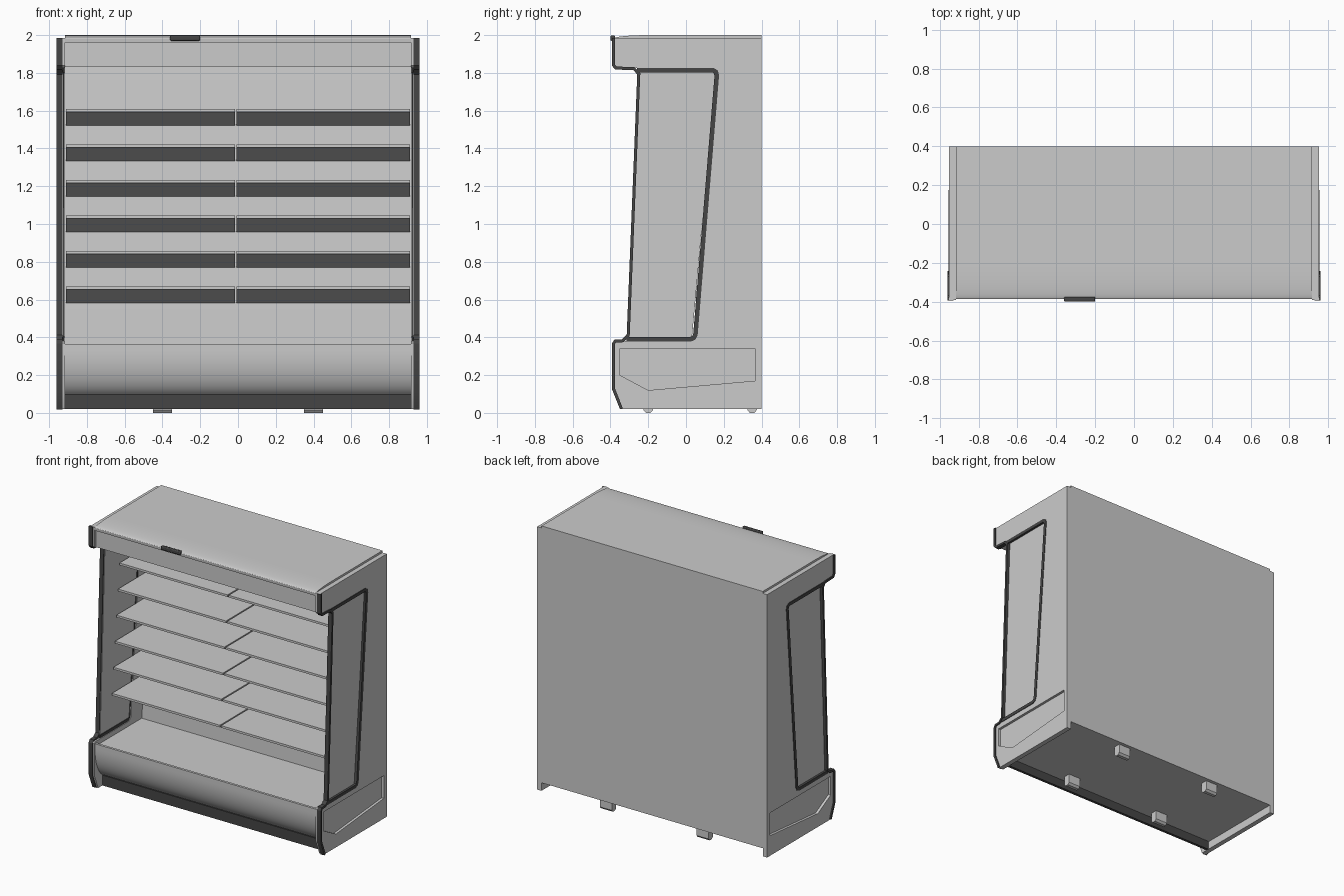
import bpy, bmesh
from math import sin, cos, radians
from mathutils import Vector

if "Cube" in bpy.data.objects:
    bpy.data.objects.remove(bpy.data.objects["Cube"])

dark = bpy.data.materials.new("dark_trim")
dark.diffuse_color = (0.06, 0.06, 0.06, 1)
dark.use_nodes = True
dark.node_tree.nodes["Principled BSDF"].inputs["Base Color"].default_value = dark.diffuse_color


def prism(name, loops, x0, x1, mat=None, mirror=False, bevel=0):
    """Extrude (y, z) outlines (first outer, others holes) from x0 to x1."""
    cu = bpy.data.curves.new(name, 'CURVE')
    cu.dimensions, cu.fill_mode = '2D', 'BOTH'
    cu.extrude = (x1 - x0) / 2
    for pts in loops:
        sp = cu.splines.new('POLY')
        sp.points.add(len(pts) - 1)
        for p, (a, b) in zip(sp.points, pts):
            p.co = (a, b, 0, 1)
        sp.use_cyclic_u = True
    tmp = bpy.data.objects.new(name + "_tmp", cu)
    bpy.context.collection.objects.link(tmp)
    bpy.context.view_layer.update()
    dg = bpy.context.evaluated_depsgraph_get()
    me = bpy.data.meshes.new_from_object(tmp.evaluated_get(dg))
    bpy.data.objects.remove(tmp)
    me.name = name
    bm = bmesh.new()
    bm.from_mesh(me)
    for v in bm.verts:
        a, b, c = v.co
        v.co = (c + (x0 + x1) / 2, a, b)
    bmesh.ops.remove_doubles(bm, verts=bm.verts, dist=1e-5)
    bmesh.ops.dissolve_limit(bm, angle_limit=0.001, verts=bm.verts, edges=bm.edges)
    bmesh.ops.recalc_face_normals(bm, faces=bm.faces)
    for f in bm.faces:
        f.smooth = True
    bm.to_mesh(me)
    bm.free()
    me.set_sharp_from_angle(angle=radians(25))
    me.materials.clear()
    if mat:
        me.materials.append(mat)
    ob = bpy.data.objects.new(name, me)
    bpy.context.collection.objects.link(ob)
    if mirror:
        ob.modifiers.new("mirror", 'MIRROR')
    if bevel:
        m = ob.modifiers.new("bevel", 'BEVEL')
        m.width, m.segments = bevel, 2
    return ob


def strip(path, w):
    """Closed outline of a band of width w centred on an open path."""
    P = [Vector(p) for p in path]
    left, right = [], []
    for i, p in enumerate(P):
        d1 = (P[i] - P[i - 1]).normalized() if i else (P[1] - P[0]).normalized()
        d2 = (P[i + 1] - P[i]).normalized() if i < len(P) - 1 else d1
        n1, n2 = Vector((-d1.y, d1.x)), Vector((-d2.y, d2.x))
        n = (n1 + n2).normalized()
        n *= w / 2 / max(n.dot(n1), 0.5)
        left.append(tuple(p + n))
        right.append(tuple(p - n))
    return left + right[::-1]


def arc(cy, cz, ry, rz, a0, a1, n=12):
    A = [radians(a0 + (a1 - a0) * i / n) for i in range(n + 1)]
    return [(cy + ry * cos(a), cz + rz * sin(a)) for a in A]


def box(y0, y1, z0, z1):
    return [(y0, z0), (y1, z0), (y1, z1), (y0, z1)]


def wall_y(z):
    """Inner face of the leaning back wall."""
    return 0.17 + (z - 0.345) * 0.09


W = 0.915

# Insulated back wall
prism("back_wall", [[(0.40, 0.08), (0.40, 1.99), (wall_y(1.83), 1.83 + 0.02),
                     (wall_y(0.33), 0.33), (wall_y(0.33), 0.08)]], -W, W)

# Base tub with curved bumper and front lip
bumper = arc(-0.25, 0.33, 0.133, 0.243, 180, 255, 16)
prism("base_tub", [[(-0.365, 0.345), (-0.365, 0.365), (-0.383, 0.365)] + bumper
                   + [(-0.27, 0.08), (0.39, 0.08), (0.39, 0.345)]], -W, W)
prism("kick_plate", [box(-0.295, -0.275, 0.02, 0.097)], -W, W, dark)

# Canopy box and roof with softly rounded front
prism("canopy", [box(-0.37, 0.39, 1.83, 1.975)], -W, W)
prism("roof", [[(0.40, 1.96), (0.40, 2.0)] + arc(-0.2, 1.98, 0.187, 0.02, 90, 180, 14)
               + [(-0.385, 1.96)]], -W, W)
prism("blind_handle", [box(-0.40, -0.375, 1.97, 1.998)], -0.36, -0.20, dark, bevel=0.006)

# Side panels: inner lining plus outer skin with a recessed field
outline = [(0.40, 0.02), (-0.345, 0.02), (-0.39, 0.13), (-0.39, 0.37), (-0.378, 0.38),
           (0.02, 0.38), (0.04, 0.40), (0.165, 1.80), (0.145, 1.825),
           (-0.375, 1.825), (-0.39, 1.84), (-0.39, 1.985), (0.40, 1.985)]
recess = [(-0.35, 0.34), (0.365, 0.34), (0.365, 0.17), (-0.20, 0.12), (-0.35, 0.20)]
prism("side_lining", [outline], W, 0.932, mirror=True)
prism("side_skin", [outline, recess], 0.932, 0.951, mirror=True)

# Side windows
window = [(-0.31, 0.38), (0.03, 0.38), (0.16, 1.825), (-0.25, 1.825)]
prism("window_pane", [window], 0.924, 0.938, mirror=True)
prism("window_frame", [strip([(-0.315, 0.39), (0.025, 0.39), (0.042, 0.398), (0.05, 0.415),
                              (0.163, 1.785), (0.158, 1.805), (0.142, 1.815),
                              (-0.26, 1.815)], 0.024)], 0.92, 0.955, dark, True)

# Dark edge trim running up the front of each side
prism("front_edge_trim", [strip([(-0.342, 0.022), (-0.385, 0.13), (-0.385, 0.365),
                                 (-0.375, 0.38), (-0.335, 0.382), (-0.306, 0.41),
                                 (-0.25, 1.795), (-0.275, 1.822), (-0.372, 1.826),
                                 (-0.385, 1.842), (-0.385, 1.985)], 0.016)],
      0.928, 0.96, dark, True)

# Six tiers of shelves, two per tier, wedge shaped underneath
for i in range(6):
    z = 0.67 + i * 0.188
    yf, yb = -0.19 + i * 0.018, wall_y(z) + 0.003
    prof = [(yf, z), (yf, z - 0.016), (yb, z - 0.09), (yb, z)]
    prism(f"shelf_left_{i + 1}", [prof], -0.91, -0.017)
    prism(f"shelf_right_{i + 1}", [prof], -0.007, 0.91)

# Feet
for label, y in (("front", -0.20), ("back", 0.35)):
    prism(f"feet_{label}", [[(y - 0.025, 0.085), (y - 0.025, 0.015), (y - 0.012, 0),
                             (y + 0.012, 0), (y + 0.025, 0.015), (y + 0.025, 0.085)]],
          0.35, 0.45, mirror=True)
